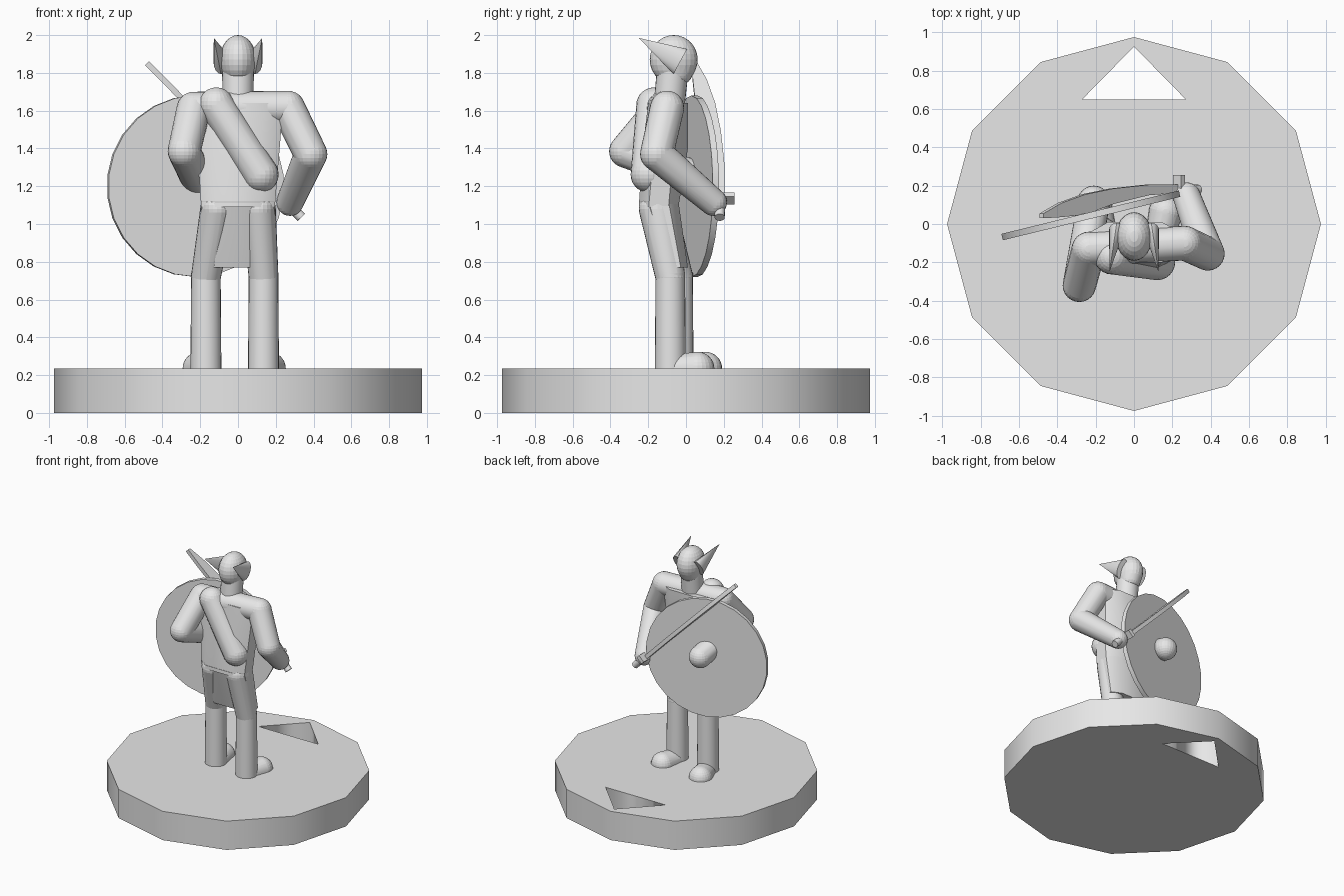
import bpy, bmesh
from math import sin, cos, pi, radians
from mathutils import Vector, Matrix

if "Cube" in bpy.data.objects:
    bpy.data.objects.remove(bpy.data.objects["Cube"], do_unlink=True)

grey = bpy.data.materials.new("plain_grey")
grey.use_nodes = True
grey.diffuse_color = (0.8, 0.8, 0.8, 1)
grey.node_tree.nodes["Principled BSDF"].inputs["Base Color"].default_value = grey.diffuse_color


def finish(name, bm, angle=35):
    bmesh.ops.recalc_face_normals(bm, faces=bm.faces)
    mesh = bpy.data.meshes.new(name)
    bm.to_mesh(mesh)
    bm.free()
    mesh.materials.append(grey)
    ob = bpy.data.objects.new(name, mesh)
    bpy.context.collection.objects.link(ob)
    bpy.ops.object.select_all(action='DESELECT')
    bpy.context.view_layer.objects.active = ob
    ob.select_set(True)
    bpy.ops.object.shade_smooth_by_angle(angle=radians(angle))
    return ob


def make_hull(bm):
    res = bmesh.ops.convex_hull(bm, input=bm.verts)
    junk = {e for e in res["geom_interior"] + res["geom_unused"]
            if isinstance(e, bmesh.types.BMVert)}
    bmesh.ops.delete(bm, geom=list(junk), context='VERTS')


def balls(name, *items):
    """Rounded limb: skin around balls given as (centre, radius or radii)."""
    bm = bmesh.new()
    for centre, r in items:
        radii = r if isinstance(r, tuple) else (r, r, r)
        bmesh.ops.create_uvsphere(bm, u_segments=24, v_segments=14, radius=1,
                                  matrix=Matrix.Translation(centre) @ Matrix.Diagonal((*radii, 1)))
    make_hull(bm)
    return finish(name, bm)


def block(name, *sections):
    """Faceted body part from sections (z, x0, x1, y0, y1) with cut corners."""
    bm = bmesh.new()
    for z, x0, x1, y0, y1 in sections:
        cx, cy = (x1 - x0) * 0.2, (y1 - y0) * 0.25
        for x, dx in ((x0, cx), (x1, -cx)):
            for y, dy in ((y0, cy), (y1, -cy)):
                bm.verts.new((x + dx, y, z))
                bm.verts.new((x, y + dy, z))
    make_hull(bm)
    return finish(name, bm)


def rod(name, a, b, r1, r2, segments=24):
    a, b = Vector(a), Vector(b)
    bm = bmesh.new()
    m = Matrix.Translation((a + b) / 2) @ (b - a).to_track_quat('Z', 'Y').to_matrix().to_4x4()
    bmesh.ops.create_cone(bm, cap_ends=True, segments=segments, radius1=r1, radius2=r2,
                          depth=(b - a).length, matrix=m)
    return finish(name, bm)


# Twelve-sided base with a triangular slot cut through it
outline = bpy.data.curves.new("base", 'CURVE')
outline.dimensions = '2D'
outline.fill_mode = 'BOTH'
outline.extrude = 0.1175
ring = [(0.975 * sin(i * pi / 6), 0.975 * cos(i * pi / 6)) for i in range(12)]
for pts in (ring, [(0, 0.925), (-0.27, 0.65), (0.27, 0.65)]):
    spline = outline.splines.new('POLY')
    spline.points.add(len(pts) - 1)
    for p, (x, y) in zip(spline.points, pts):
        p.co = (x, y, 0, 1)
    spline.use_cyclic_u = True
outline.materials.append(grey)
base = bpy.data.objects.new("base", outline)
bpy.context.collection.objects.link(base)
base.location.z = 0.1175
bpy.ops.object.select_all(action='DESELECT')
bpy.context.view_layer.objects.active = base
base.select_set(True)
bpy.ops.object.convert(target='MESH')

# Legs and feet
for side, x, y, toe in (("left", 0.135, -0.083, 0.165), ("right", -0.17, -0.042, -0.205)):
    s = 1 if x > 0 else -1
    rod(side + "_shin", (x, y, 0.235), (x, y, 0.74), 0.082, 0.078)
    balls(side + "_thigh", ((x, y, 0.72), 0.079), ((s * 0.11, -0.15, 1.08), (0.09, 0.1, 0.09)))
    # foot: dome-shaped toe and heel, flat underneath
    bm = bmesh.new()
    for centre, r in (((x, y + 0.02, 0.235), 0.075), ((toe, y + 0.145, 0.235), 0.088)):
        bmesh.ops.create_uvsphere(bm, u_segments=24, v_segments=16, radius=r,
                                  matrix=Matrix.Translation(centre))
    make_hull(bm)
    bmesh.ops.bisect_plane(bm, geom=bm.verts[:] + bm.edges[:] + bm.faces[:],
                           plane_co=(0, 0, 0.236), plane_no=(0, 0, -1), clear_outer=True)
    bmesh.ops.holes_fill(bm, edges=bm.edges)
    finish(side + "_foot", bm)

# Body
block("skirt", (1.12, -0.195, 0.195, -0.25, -0.04), (0.77, -0.2, 0.2, -0.14, 0.01))
block("torso", (1.09, -0.195, 0.195, -0.25, -0.04), (1.4, -0.2, 0.2, -0.23, 0.01),
      (1.64, -0.23, 0.24, -0.2, 0.01))
balls("shoulders", ((-0.23, -0.13, 1.61), 0.09), ((0.26, -0.1, 1.615), 0.09))
rod("neck", (0, -0.09, 1.62), (0, -0.07, 1.82), 0.082, 0.084)
balls("head", ((0, -0.065, 1.87), (0.096, 0.127, 0.13)), ((0, -0.055, 1.8), (0.08, 0.09, 0.07)))

# Swept-back horns, flattened sideways
for side, s in (("left", 1), ("right", -1)):
    bm = bmesh.new()
    axis = Vector((0, -0.22, 0.12)).normalized()
    up = Vector((0, 0.48, 0.88))
    centre = Vector((s * 0.09, -0.03, 1.86))
    for i in range(16):
        a = i * pi / 8
        bm.verts.new(centre + up * 0.075 * cos(a) + Vector((0.04 * sin(a), 0, 0)))
    bm.verts.new((s * 0.128, -0.25, 1.985))
    make_hull(bm)
    finish(side + "_horn", bm)

# Arms
l_elbow, r_elbow = (0.385, -0.155, 1.37), (-0.285, -0.32, 1.385)
balls("left_upper_arm", ((0.265, -0.1, 1.615), 0.09), (l_elbow, 0.088))
balls("left_forearm", (l_elbow, 0.088), ((0.275, 0.145, 1.115), 0.072))
balls("right_upper_arm", ((-0.235, -0.13, 1.61), 0.09), (r_elbow, 0.087))
balls("right_forearm", (r_elbow, 0.087), ((-0.21, 0.115, 1.225), 0.085))

# Rolled bundle slung across the back
balls("back_roll", ((-0.115, -0.17, 1.63), 0.093), ((0.12, -0.198, 1.262), 0.095))

# Round shield
hub, normal = Vector((-0.225, 0.045, 1.2)), Vector((-0.237, 0.97, 0))
rod("shield", hub - normal * 0.017, hub + normal * 0.017, 0.48, 0.48, 26)

# Curved sword blade: outer edge, then inner edge, as (position along blade, y)
start, end = Vector((0.25, 0, 1.11)), Vector((-0.482, 0, 1.852))
side_dir = Vector((0.71, 0, 0.71)) * 0.015
outer = [(0, 0.205), (0.25, 0.205), (0.5, 0.185), (0.7, 0.155), (0.87, 0.11), (1, 0.055)]
inner = [(0, 0.165), (0.25, 0.15), (0.5, 0.105), (0.7, 0.05), (0.87, 0.036), (1, 0.03)]
bm = bmesh.new()
rows = []
for (t, yo), (_, yi) in zip(outer, inner):
    p = start.lerp(end, t)
    rows.append([bm.verts.new(p + k * side_dir + Vector((0, y, 0)))
                 for k, y in ((-1, yo), (1, yo), (1, yi), (-1, yi))])
for a, b in zip(rows, rows[1:]):
    for i in range(4):
        j = (i + 1) % 4
        bm.faces.new((a[i], a[j], b[j], b[i]))
bm.faces.new(rows[0])
bm.faces.new(rows[-1])
finish("sword_blade", bm)

# Hilt
rod("sword_grip", (0.24, 0.18, 1.135), (0.335, 0.178, 1.035), 0.027, 0.027, 16)
bm = bmesh.new()
bmesh.ops.create_cube(bm, size=1, matrix=Matrix.Translation((0.235, 0.188, 1.135))
                      @ Matrix.Rotation(radians(-45), 4, 'Y') @ Matrix.Diagonal((0.06, 0.135, 0.03, 1)))
finish("sword_guard", bm)
